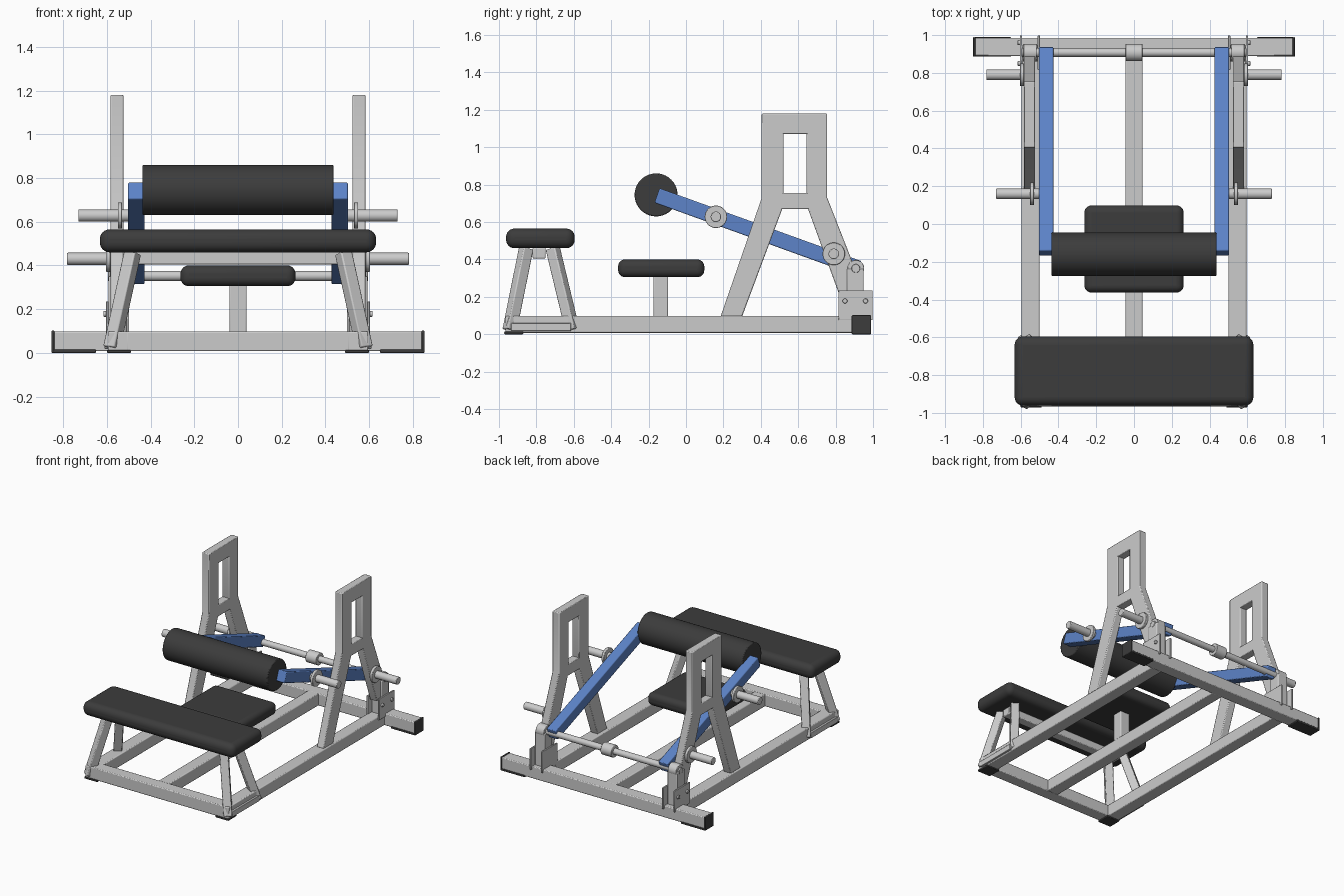
import bpy, bmesh, math
from mathutils import Vector, Matrix

if "Cube" in bpy.data.objects:
    bpy.data.objects.remove(bpy.data.objects["Cube"])


def material(name, color):
    m = bpy.data.materials.new(name)
    m.diffuse_color = (*color, 1)
    m.use_nodes = True
    m.node_tree.nodes["Principled BSDF"].inputs["Base Color"].default_value = m.diffuse_color
    return m


DARK = material("black_vinyl", (0.045, 0.045, 0.045))
BLUE = material("blue_paint", (0.11, 0.23, 0.58))


def finish(name, bm, bevel=0, segments=2, mat=None, mirror=False):
    bmesh.ops.recalc_face_normals(bm, faces=bm.faces)
    mesh = bpy.data.meshes.new(name)
    bm.to_mesh(mesh)
    bm.free()
    ob = bpy.data.objects.new(name, mesh)
    bpy.context.collection.objects.link(ob)
    if mat:
        mesh.materials.append(mat)
    if bevel:
        b = ob.modifiers.new("bevel", 'BEVEL')
        b.width, b.segments, b.limit_method = bevel, segments, 'ANGLE'
    if mirror:
        ob.modifiers.new("mirror", 'MIRROR').use_mirror_merge = False
    bpy.ops.object.select_all(action='DESELECT')
    ob.select_set(True)
    bpy.context.view_layer.objects.active = ob
    bpy.ops.object.shade_smooth_by_angle(angle=math.radians(35))
    return ob


def box(name, x, y, z, bevel=0.006, **kw):
    """Box from (min, max) ranges."""
    bm = bmesh.new()
    size = [b - a for a, b in (x, y, z)]
    mid = [(a + b) / 2 for a, b in (x, y, z)]
    bmesh.ops.create_cube(bm, size=1, matrix=Matrix.Translation(mid) @ Matrix.Diagonal((*size, 1)))
    return finish(name, bm, bevel, **kw)


def beam(name, p, q, w, h, twist=0, **kw):
    """Rectangular tube from p to q, w wide along x."""
    p, q = Vector(p), Vector(q)
    d = (q - p).normalized()
    s = (Vector((1, 0, 0)) - d * d.x).normalized()
    rot = Matrix((s, d.cross(s), d)).transposed().to_4x4()
    bm = bmesh.new()
    bmesh.ops.create_cube(bm, size=1, matrix=Matrix.Translation((p + q) / 2) @ rot
                          @ Matrix.Rotation(math.radians(twist), 4, 'Z')
                          @ Matrix.Diagonal((w, h, (q - p).length, 1)))
    return finish(name, bm, 0.006, **kw)


def rod(name, x, y, z, r, bevel=0.003, **kw):
    """Cylinder along x."""
    bm = bmesh.new()
    bmesh.ops.create_cone(bm, cap_ends=True, segments=40, radius1=r, radius2=r, depth=x[1] - x[0],
                          matrix=Matrix.Translation(((x[0] + x[1]) / 2, y, z))
                          @ Matrix.Rotation(math.pi / 2, 4, 'Y'))
    return finish(name, bm, bevel, **kw)


def prism(name, pts, x, **kw):
    """Side profile (y, z) extruded along x."""
    bm = bmesh.new()
    f = bm.faces.new([bm.verts.new((x[0], *p)) for p in pts])
    ext = bmesh.ops.extrude_face_region(bm, geom=[f])
    bmesh.ops.translate(bm, vec=(x[1] - x[0], 0, 0),
                        verts=[v for v in ext["geom"] if isinstance(v, bmesh.types.BMVert)])
    return finish(name, bm, 0.006, **kw)


# Base frame
FLOOR = (0.008, 0.098)
box("rear_cross_beam", (-0.845, 0.845), (0.89, 0.985), FLOOR)
box("front_cross_beam", (-0.51, 0.51), (-0.965, -0.875), FLOOR)
box("centre_rail", (-0.045, 0.045), (-0.88, 0.9), FLOOR)
box("side_rail", (0.5, 0.595), (-0.965, 0.895), FLOOR, mirror=True)

# Dark feet and end caps
box("rear_end_cap", (0.84, 0.853), (0.886, 0.989), (0, 0.102), 0.004, mat=DARK, mirror=True)
box("rear_foot", (0.65, 0.845), (0.886, 0.989), (0, 0.016), 0.004, mat=DARK, mirror=True)
box("front_foot", (0.49, 0.6), (-0.972, -0.87), (0, 0.014), 0.004, mat=DARK, mirror=True)

# Front bench
box("bench_pad", (-0.632, 0.632), (-0.962, -0.595), (0.46, 0.565), 0.045, segments=6, mat=DARK)
box("bench_beam", (-0.5, 0.5), (-0.82, -0.75), (0.405, 0.462))
for name, y0, y1, t in (("front_bench_leg", -0.943, -0.855, 30), ("rear_bench_leg", -0.607, -0.712, -30)):
    beam(name, (0.578, y0, 0.022), (0.482, y1, 0.458), 0.06, 0.06, t, mirror=True)
box("leg_side_plate", (0.59, 0.61), (-0.935, -0.615), (0.018, 0.06), 0.003, mirror=True)

# Seat
box("seat_pad", (-0.263, 0.263), (-0.363, 0.098), (0.305, 0.4), 0.038, segments=6, mat=DARK)
box("seat_post", (-0.04, 0.04), (-0.175, -0.095), (0.09, 0.315))

# Towers
TX = (0.524, 0.583)
prism("tower_front_post", [(0.185, 0.095), (0.405, 0.73), (0.405, 1.18), (0.522, 1.18),
                           (0.522, 0.69), (0.30, 0.095)], TX, mirror=True)
prism("tower_rear_post", [(0.755, 1.18), (0.755, 0.73), (0.92, 0.31), (0.92, 0.21),
                          (0.82, 0.21), (0.645, 0.69), (0.645, 1.18)], TX, mirror=True)
box("tower_top_bar", TX, (0.43, 0.73), (1.07, 1.18), 0.004, mirror=True)
box("tower_cross_bar", TX, (0.5, 0.67), (0.67, 0.755), 0.004, mirror=True)

# Rear pivot mounts
box("pivot_post", (0.51, 0.592), (0.86, 0.95), (0.09, 0.35), mirror=True)
rod("pivot_lug", (0.515, 0.585), 0.908, 0.352, 0.045, mirror=True)
for name, x in (("outer_plate", (0.592, 0.604)), ("inner_plate", (0.498, 0.51))):
    box(name, x, (0.815, 0.998), (0.075, 0.235), 0.003, mirror=True)
for y in (0.85, 0.96):
    rod("plate_bolt", (0.6, 0.616), y, 0.178, 0.013, mirror=True)

# Lever arms with axle
beam("lever_arm", (0.465, -0.155, 0.742), (0.465, 0.925, 0.352), 0.076, 0.082, mat=BLUE, mirror=True)
rod("axle", (-0.595, 0.595), 0.908, 0.352, 0.023)
rod("axle_collar", (-0.045, 0.045), 0.908, 0.352, 0.045)
rod("hip_roller", (-0.437, 0.437), -0.16, 0.745, 0.115, 0.006, mat=DARK)

# Weight pegs
for name, x, y, z, xd in (("arm_peg", (0.49, 0.73), 0.16, 0.628, 0.53),
                          ("tower_peg", (0.57, 0.782), 0.79, 0.43, 0.583)):
    rod(name, x, y, z, 0.028, 0.004, mirror=True)
    rod(name + "_collar", (xd, xd + 0.02), y, z, 0.06, mirror=True)
